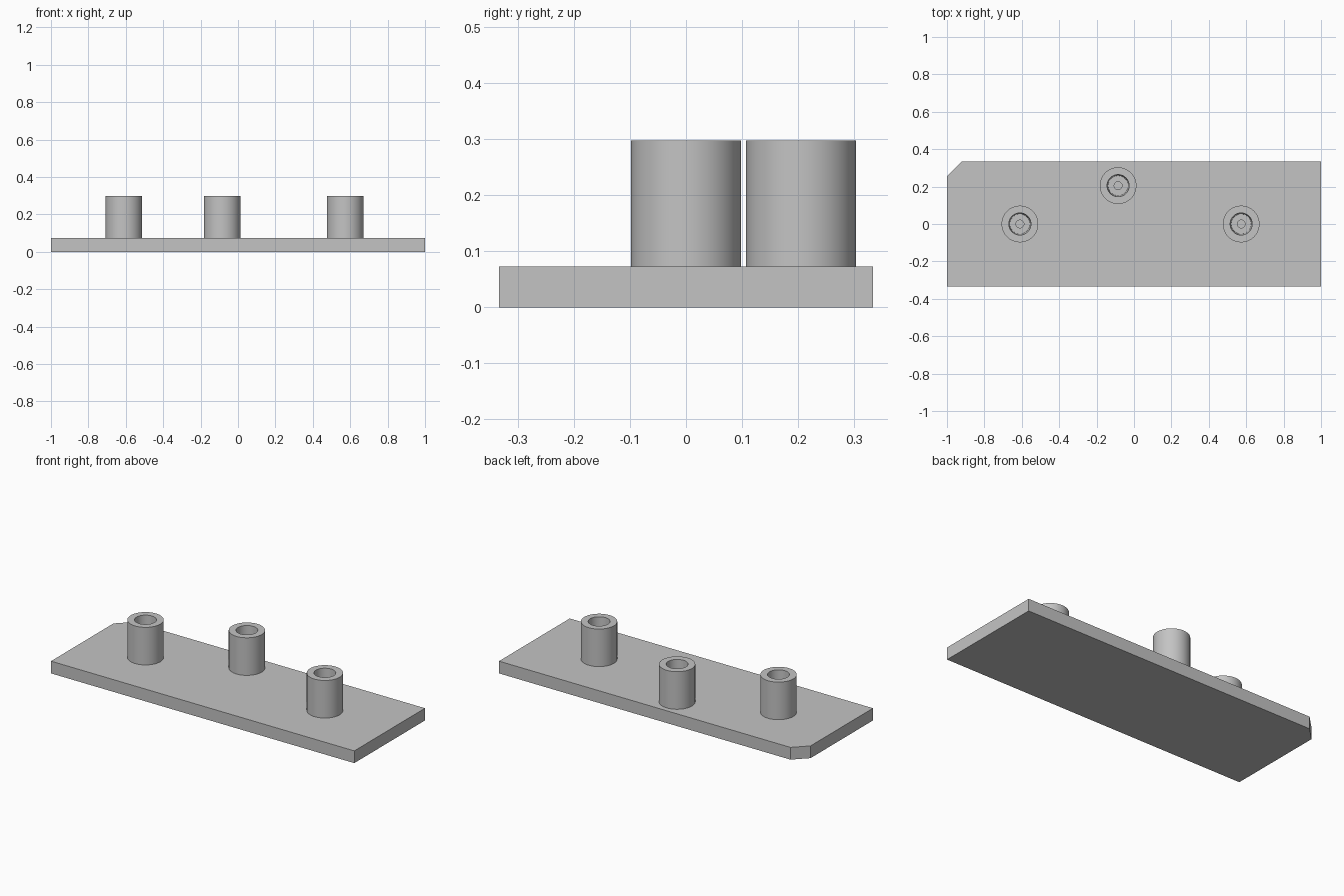
import bpy
import bmesh
from math import radians
from mathutils import Matrix, Vector

if "Cube" in bpy.data.objects:
    bpy.data.objects.remove(bpy.data.objects["Cube"])

HALF_X, HALF_Y, PLATE_TOP = 1.0, 0.333, 0.073
PORT_TOP, PORT_R = 0.297, 0.098
BORE_TOP_R, BORE_LOW_R, CHANNEL_R = 0.059, 0.053, 0.021
PORTS = {
    "right_port": (-0.61, 0.0),
    "middle_port": (-0.085, 0.205),
    "left_port": (0.573, 0.0),
}

grey = bpy.data.materials.new("plain_grey")
grey.use_nodes = True
grey.diffuse_color = (0.55, 0.55, 0.55, 1)
grey.node_tree.nodes["Principled BSDF"].inputs["Base Color"].default_value = (0.55, 0.55, 0.55, 1)


def finish(name, bm, location=(0, 0, 0)):
    bmesh.ops.recalc_face_normals(bm, faces=bm.faces[:])
    mesh = bpy.data.meshes.new(name)
    bm.to_mesh(mesh)
    bm.free()
    obj = bpy.data.objects.new(name, mesh)
    obj.location = location
    mesh.materials.append(grey)
    bpy.context.collection.objects.link(obj)
    return obj


def lathe(name, profile, location):
    """Revolve a closed radius/height profile around z."""
    bm = bmesh.new()
    verts = [bm.verts.new((r, 0, z)) for r, z in profile]
    edges = [bm.edges.new((a, b)) for a, b in zip(verts, verts[1:] + verts[:1])]
    bmesh.ops.spin(bm, geom=verts + edges, cent=(0, 0, 0), axis=(0, 0, 1),
                   angle=radians(360), steps=64, use_merge=True)
    bmesh.ops.remove_doubles(bm, verts=bm.verts[:], dist=0.0001)
    return finish(name, bm, location)


def smooth(obj):
    bpy.ops.object.select_all(action="DESELECT")
    obj.select_set(True)
    bpy.context.view_layer.objects.active = obj
    bpy.ops.object.shade_smooth_by_angle(angle=radians(30))


# Base plate with one clipped back corner
cut = 0.078
outline = [(-HALF_X, -HALF_Y), (HALF_X, -HALF_Y), (HALF_X, HALF_Y),
           (cut - HALF_X, HALF_Y), (-HALF_X, HALF_Y - cut)]
bm = bmesh.new()
floor = bm.faces.new([bm.verts.new((x, y, 0)) for x, y in outline])
wall = bmesh.ops.extrude_face_region(bm, geom=[floor])["geom"]
bmesh.ops.translate(bm, vec=Vector((0, 0, PLATE_TOP)),
                    verts=[v for v in wall if isinstance(v, bmesh.types.BMVert)])
plate = finish("base_plate", bm)

# Tapered tube ports, each over a narrow blind channel in the plate
sunk = PLATE_TOP - 0.01
tube = [(PORT_R, sunk), (PORT_R, PORT_TOP), (BORE_TOP_R, PORT_TOP), (BORE_LOW_R, sunk)]
for name, (x, y) in PORTS.items():
    smooth(lathe(name, tube, (x, y, 0)))

    bm = bmesh.new()
    bmesh.ops.create_cone(bm, cap_ends=True, segments=32, radius1=CHANNEL_R,
                          radius2=CHANNEL_R, depth=0.1,
                          matrix=Matrix.Translation((0, 0, 0.08)))
    cutter = finish(name + "_channel_cutter", bm, (x, y, 0))
    cutter.hide_render = True
    cutter.hide_set(True)
    cutter.display_type = "WIRE"
    channel = plate.modifiers.new(name + "_channel", "BOOLEAN")
    channel.operation = "DIFFERENCE"
    channel.solver = "EXACT"
    channel.object = cutter
